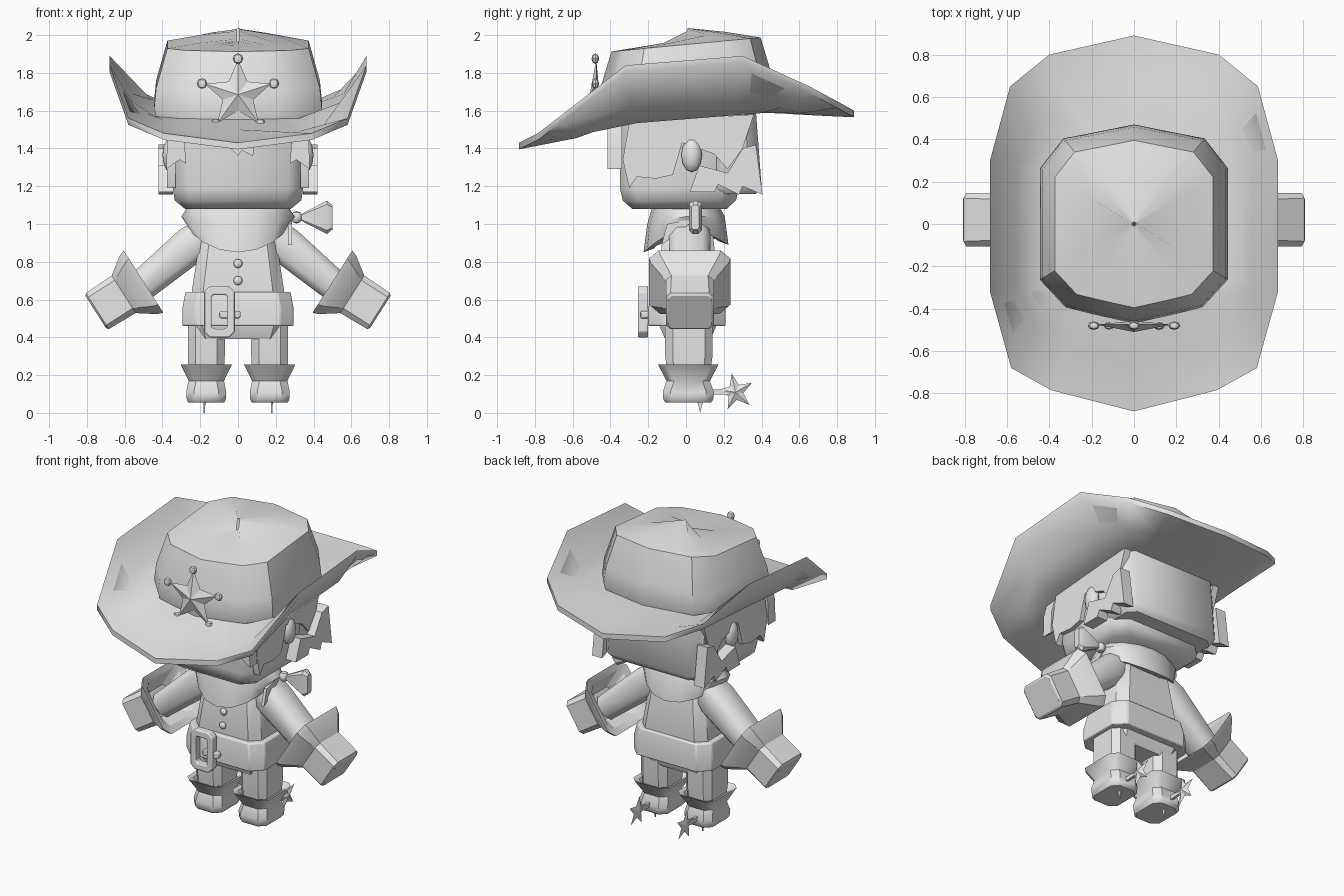
import bpy, bmesh, math
from mathutils import Matrix, Vector

if "Cube" in bpy.data.objects:
    bpy.data.objects.remove(bpy.data.objects["Cube"], do_unlink=True)

clay = bpy.data.materials.new("light_grey")
clay.use_nodes = True
clay.diffuse_color = (0.8, 0.8, 0.8, 1)
clay.node_tree.nodes["Principled BSDF"].inputs["Base Color"].default_value = (0.8, 0.8, 0.8, 1)


def finish(name, bm, matrix=None, bevel=0, angle=35):
    """Turn a bmesh into a shaded object."""
    if matrix:
        bm.transform(matrix)
    bmesh.ops.recalc_face_normals(bm, faces=bm.faces)
    mesh = bpy.data.meshes.new(name)
    bm.to_mesh(mesh)
    bm.free()
    mesh.materials.append(clay)
    obj = bpy.data.objects.new(name, mesh)
    bpy.context.collection.objects.link(obj)
    bpy.ops.object.select_all(action='DESELECT')
    obj.select_set(True)
    bpy.context.view_layer.objects.active = obj
    bpy.ops.object.shade_smooth_by_angle(angle=math.radians(angle))
    if bevel:
        mod = obj.modifiers.new("soft_edges", 'BEVEL')
        mod.width, mod.segments = bevel, 2
    return obj


def loft(name, rings, matrix=None, loop=False, **kw):
    """Skin equal-length rings; cap the ends or close the loop."""
    bm = bmesh.new()
    rows = [[bm.verts.new(p) for p in ring] for ring in rings]
    n = len(rows[0])
    for a, b in zip(rows, rows[1:] + rows[:1] if loop else rows[1:]):
        for i in range(n):
            j = (i + 1) % n
            bm.faces.new((a[i], a[j], b[j], b[i]))
    if not loop:
        bm.faces.new(rows[0])
        bm.faces.new(rows[-1])
    return finish(name, bm, matrix, **kw)


def octo(z, w, d, c=0.05, x=0, y=0):
    """Rectangle with cut corners at height z."""
    return [(x + px, y + py, z) for px, py in (
        (w - c, -d), (w, c - d), (w, d - c), (w - c, d),
        (c - w, d), (-w, d - c), (-w, c - d), (c - w, -d))]


def plate(name, outline, depth, matrix=None, **kw):
    """Extrude an outline (local xy) along local z."""
    return loft(name, [[(u, v, z) for u, v in outline] for z in depth], matrix, **kw)


def star(name, matrix, radius, inner, bulge):
    bm = bmesh.new()
    rim = []
    for i in range(10):
        r, a = (inner if i % 2 else radius), math.pi * i / 5
        rim.append(bm.verts.new((r * math.sin(a), r * math.cos(a), 0)))
    for z in (bulge, -bulge * 0.5):
        tip = bm.verts.new((0, 0, z))
        for i in range(10):
            bm.faces.new((rim[i], rim[(i + 1) % 10], tip))
    return finish(name, bm, matrix, angle=20)


def ball(name, at, size, seg=12):
    bm = bmesh.new()
    bmesh.ops.create_uvsphere(bm, u_segments=seg, v_segments=seg // 2, radius=1)
    return finish(name, bm, Matrix.LocRotScale(Vector(at), None, Vector(size)))


def both(half):
    """Complete a front-to-back half outline with its mirror."""
    return half + [(-x, y, z) for x, y, z in half[-2:0:-1]]


def lower(ring, dz):
    return [(x, y, z - dz) for x, y, z in ring]


FRONT = Matrix.Rotation(math.pi / 2, 4, 'X')                       # local xy -> world xz
SIDE = Matrix(((0, 0, 1, 0), (1, 0, 0, 0), (0, 1, 0, 0), (0, 0, 0, 1)))  # local xy -> world yz

# Hat: curled brim and puffed crown
rim = both([(0, -.885, 1.43), (.39, -.785, 1.48), (.58, -.68, 1.56), (.68, -.32, 1.84),
            (.68, .3, 1.89), (.585, .65, 1.73), (.4, .8, 1.65), (0, .89, 1.6)])
dip = both([(0, -.66, 1.5), (.32, -.58, 1.49), (.45, -.5, 1.52), (.56, -.29, 1.65),
            (.56, .28, 1.69), (.45, .5, 1.65), (.33, .6, 1.62), (0, .68, 1.61)])
outline = both([(0, -.465, 0), (.2, -.42, 0), (.32, -.39, 0), (.44, -.26, 0),
                (.44, .26, 0), (.33, .4, 0), (.2, .425, 0), (0, .465, 0)])


def crown_ring(scale, z):
    return [(x * scale, y * scale, z + 0.08 * y) for x, y, _ in outline]


seat = crown_ring(1, 1.59)
loft("hat_brim", [seat, dip, rim, lower(rim, .035), lower(dip, .035), lower(seat, .035)], angle=50)
loft("hat_crown", [crown_ring(.97, 1.56), crown_ring(1.01, 1.63), crown_ring(.985, 1.74),
                   crown_ring(.85, 1.95), crown_ring(.45, 1.98), crown_ring(.02, 2.0)], angle=40)

# Hat badge with beaded tips
star("hat_star", Matrix.Translation((0, -.475, 1.685)) @ FRONT, .185, .085, .035)
for i in range(5):
    a = 2 * math.pi * i / 5
    ball("star_bead", (.2 * math.sin(a), -.48, 1.685 + .19 * math.cos(a)), (.028, .02, .028), 8)

# Head and hair
loft("head", [octo(1.08, .28, .25, .07, y=-.035), octo(1.125, .335, .3, .08, y=-.035),
              octo(1.19, .345, .315, .08, y=-.035), octo(1.57, .35, .315, .08, y=-.035)], angle=50)
loft("back_hair", [octo(1.16, .33, .12, .05, y=.25), octo(1.2, .365, .14, .06, y=.26),
                   octo(1.6, .36, .13, .06, y=.24)], angle=45)
side_hair = [(-.3, 1.54), (-.335, 1.34), (-.3, 1.19), (-.26, 1.25), (-.16, 1.24), (-.07, 1.26), (-.02, 1.43),
             (.15, 1.37), (.22, 1.29), (.3, 1.4), (.36, 1.58)]
tufts = [(.07, 1.31), (.02, 1.17), (.15, 1.17), (.17, 1.21), (.28, 1.155), (.3, 1.2),
         (.405, 1.155), (.37, 1.42), (.3, 1.4), (.22, 1.27)]
lock = [(.275, 1.32), (.31, 1.34), (.38, 1.29), (.375, 1.44), (.35, 1.53), (.29, 1.53)]
for s in (1, -1):
    flip = Matrix.Scale(s, 4, (1, 0, 0))
    plate("side_hair", side_hair, (.33, .375), flip @ SIDE)
    plate("hair_tufts", tufts, (.345, .42), flip @ SIDE)
    plate("front_lock", lock, (.34, .415), flip @ FRONT)
    ball("ear", (s * .36, .03, 1.365), (.04, .055, .09))
plate("fringe", [(-.1, 1.46), (0, 1.36), (.02, 1.39), (.08, 1.36), (.09, 1.46)], (.34, .365), FRONT)

# Neckerchief with a side knot
turn = [2 * math.pi * i / 16 for i in range(16)]


def wrap(rx, ry, height):
    return [(rx * math.cos(a), ry * math.sin(a), height(math.sin(a))) for a in turn]


def hem(s):
    return .98 - (.13 if s < 0 else .09) * abs(s) ** 1.5


loft("neckerchief", [wrap(.18, .15, lambda s: 1.06), wrap(.27, .18, lambda s: 1.085),
                     wrap(.3, .205, lambda s: 1.04 - .04 * max(-s, 0)), wrap(.26, .225, hem),
                     wrap(.2, .17, lambda s: hem(s) + .02)], angle=40)
ball("knot", (.31, .05, 1.035), (.033, .033, .033), 10)
ALONG_X = Matrix.Translation((0, .05, 1.035)) @ Matrix.Rotation(math.pi / 2, 4, 'Y')
loft("knot_bow", [octo(.33, .015, .015, .005), octo(.47, .088, .035, .02),
                  octo(.5, .065, .02, .01)], ALONG_X)
plate("knot_tail", [(.05, 1.03), (-.1, 1.0), (-.13, .89), (-.04, .95)], (.265, .285), SIDE)

# Torso, belt and buttons
loft("torso", [octo(.39, .22, .12, .05, y=.01), octo(.46, .25, .15, .06, y=.01),
               octo(.64, .245, .165, .06, y=.01), octo(.97, .195, .13, .05, y=.01),
               octo(1.02, .15, .11, .05, y=.01), octo(1.1, .13, .1, .05, y=.01)], angle=40)
loft("belt", [octo(.46, .25, .16, .06, y=.005), octo(.46, .295, .205, .07, y=.005),
              octo(.55, .295, .205, .07, y=.005), octo(.64, .278, .19, .07, y=.005),
              octo(.64, .24, .15, .06, y=.005)], bevel=.008)
for z in (.79, .7):
    ball("button", (0, -.155 - (.79 - z) * .1, z), (.024, .015, .024))

# Buckle frame and prong
AT_BUCKLE = Matrix.Translation((-.098, 0, .535)) @ FRONT
loft("buckle", [octo(.2, .082, .135, .03), octo(.255, .082, .135, .03),
                octo(.255, .042, .09, .01), octo(.2, .042, .09, .01)],
     AT_BUCKLE, loop=True, bevel=.01)
loft("buckle_prong", [octo(.2, .057, .02, .008, x=.055, y=-.015),
                      octo(.24, .057, .02, .008, x=.055, y=-.015)], AT_BUCKLE, bevel=.006)

# Arms with open gauntlets, legs, boots and spurs
for s in (1, -1):
    flip = Matrix.Scale(s, 4, (1, 0, 0))
    arm = flip @ Matrix.Translation((.17, .02, .955)) @ Matrix.Rotation(math.radians(129.7), 4, 'Y')
    loft("arm", [octo(0, .085, .1, .04), octo(.1, .1, .11, .04), octo(.5, .08, .1, .04)], arm, angle=50)
    glove = flip @ Matrix.Translation((.5, .02, .695)) @ Matrix.Rotation(math.radians(122.5), 4, 'Y')
    loft("gauntlet", [octo(.1, .085, .1, .03), octo(.015, .15, .17, .04), octo(0, .195, .215, .05),
                      octo(.03, .185, .205, .05), octo(.125, .118, .127, .03),
                      octo(.29, .113, .127, .025), octo(.3, .1, .115, .02)], glove, angle=32)
    loft("leg", [octo(.18, .09, .11, .035, s * .168, .015), octo(.3, .098, .125, .04, s * .168, .015),
                 octo(.5, .098, .125, .04, s * .168, .015)])
    boot = [(.055, .095, .12), (.07, .103, .132), (.11, .106, .135), (.17, .094, .115),
            (.255, .135, .16), (.245, .11, .135), (.2, .09, .11)]
    loft("boot", [octo(z, w, d, .04, s * .168, .012) for z, w, d in boot], angle=40)
    star("spur_star", Matrix.Translation((s * .178, .262, .11)) @ SIDE @ Matrix.Rotation(.2, 4, 'Z'),
         .1, .042, .02)
    plate("spur_bar", [(.13, .095), (.25, .1), (.25, .12), (.13, .125)], (.17, .186),
          Matrix.Translation((0 if s > 0 else -.356, 0, 0)) @ SIDE)
    # heel strap dropping under the sole
    plate("spur_strap", [(.06, .06), (.09, .06), (.075, 0)], (s * .174, s * .182), SIDE)
